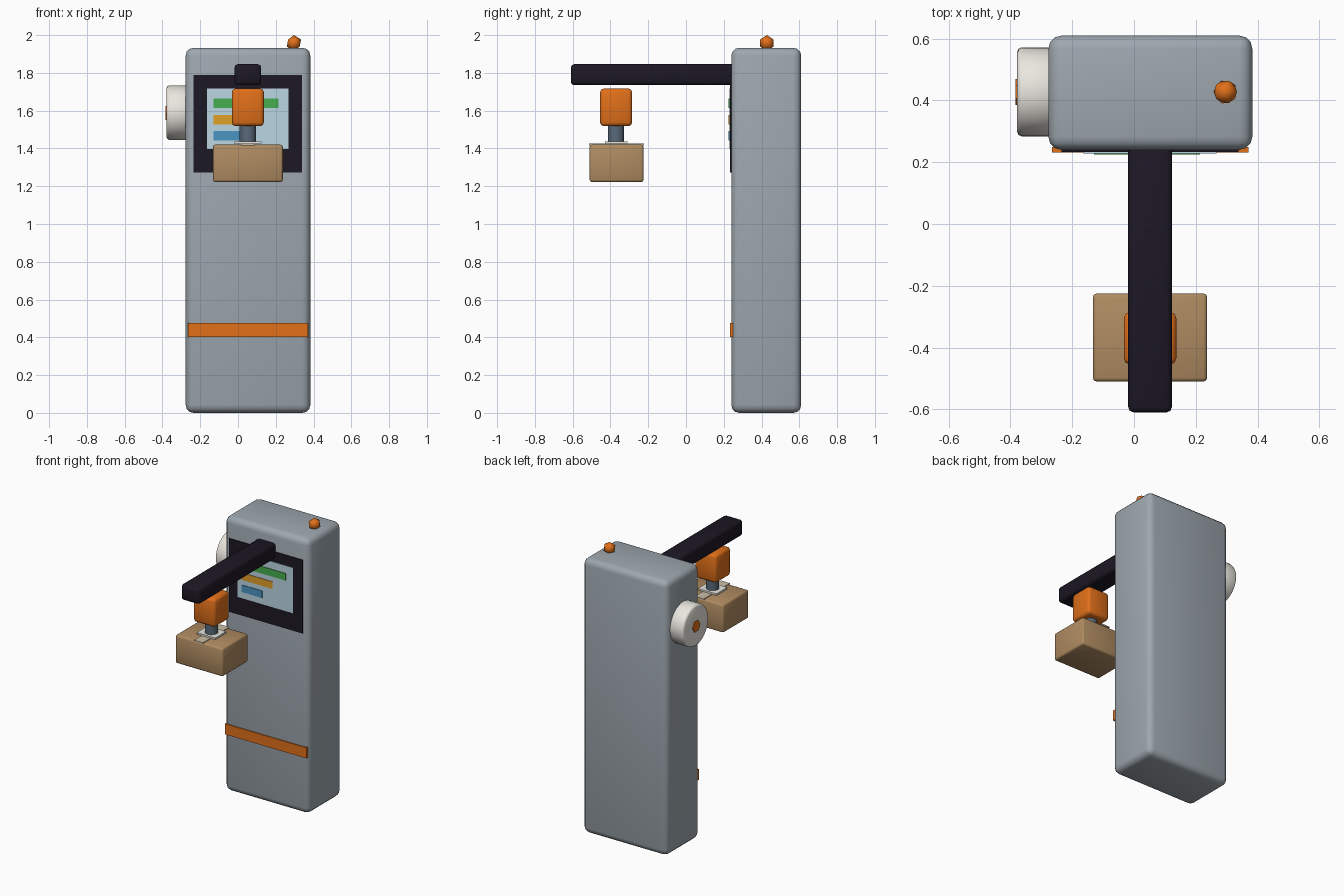
import bpy, math

if "Cube" in bpy.data.objects:
    bpy.data.objects.remove(bpy.data.objects["Cube"])

def material(name, rgb):
    m = bpy.data.materials.new(name)
    m.diffuse_color = (*rgb, 1)
    m.use_nodes = True
    m.node_tree.nodes["Principled BSDF"].inputs["Base Color"].default_value = m.diffuse_color
    return m

GREY = material("body_grey", (0.34, 0.39, 0.43))
DARK = material("dark", (0.012, 0.009, 0.018))
ORANGE = material("orange", (0.75, 0.16, 0.01))
SCREEN = material("screen_blue", (0.50, 0.68, 0.78))
GREEN = material("green", (0.06, 0.42, 0.08))
YELLOW = material("yellow", (0.75, 0.35, 0.02))
BLUE = material("blue", (0.07, 0.30, 0.55))
STEEL = material("steel", (0.10, 0.14, 0.19))
CARD = material("cardboard", (0.43, 0.26, 0.12))
WHITE = material("off_white", (0.82, 0.80, 0.74))
TAPE = material("tape", (0.60, 0.52, 0.38))

def finish(name, mat, bevel=0, segments=2):
    ob = bpy.context.object
    ob.name = name
    ob.data.materials.append(mat)
    bpy.ops.object.transform_apply(location=False, rotation=True, scale=True)
    if bevel:
        b = ob.modifiers.new("bevel", 'BEVEL')
        b.width, b.segments, b.limit_method = bevel, segments, 'ANGLE'
        b.angle_limit = math.radians(40)
        bpy.ops.object.modifier_apply(modifier="bevel")
        bpy.ops.object.shade_smooth_by_angle(angle=math.radians(50))
    return ob

def box(name, mat, x, y, z, bevel=0, segments=2):
    """Box from (min, max) ranges."""
    bpy.ops.mesh.primitive_cube_add(size=1, location=[sum(r) / 2 for r in (x, y, z)])
    bpy.context.object.scale = [r[1] - r[0] for r in (x, y, z)]
    return finish(name, mat, bevel, segments)

def cylinder(name, mat, sides, radius, depth, loc, rot=(0, 0, 0), bevel=0):
    bpy.ops.mesh.primitive_cylinder_add(vertices=sides, radius=radius, depth=depth,
                                        location=loc, rotation=rot)
    ob = finish(name, mat, bevel)
    if sides > 8:
        bpy.ops.object.shade_smooth_by_angle(angle=math.radians(50))
    return ob

# cabinet and trim
box("cabinet", GREY, (-0.277, 0.383), (0.24, 0.61), (0, 1.933), 0.042, 3)
box("trim_stripe", ORANGE, (-0.265, 0.37), (0.232, 0.25), (0.402, 0.476))

# display panel
box("screen_bezel", DARK, (-0.235, 0.338), (0.233, 0.25), (1.272, 1.788))
box("screen", SCREEN, (-0.164, 0.267), (0.229, 0.245), (1.397, 1.717))
for i, (mat, width) in enumerate([(GREEN, 0.344), (YELLOW, 0.24), (BLUE, 0.16)]):
    z = 1.639 - i * 0.086
    box(f"screen_bar_{i + 1}", mat, (-0.13, -0.13 + width), (0.225, 0.24), (z - 0.025, z + 0.025))

# overhead arm and gripper head
CX, CY = 0.052, -0.37
box("arm", DARK, (CX - 0.071, CX + 0.071), (-0.61, 0.26), (1.735, 1.846), 0.018)
box("gripper_head", ORANGE, (CX - 0.085, CX + 0.085), (CY - 0.085, CY + 0.085), (1.518, 1.717), 0.02)
cylinder("gripper_stem", STEEL, 16, 0.043, 0.095, (CX, CY, 1.482))

# carton held by the gripper
box("carton", CARD, (CX - 0.185, CX + 0.185), (-0.51, -0.225), (1.222, 1.42), 0.012)
box("carton_tape", TAPE, (CX - 0.035, CX + 0.035), (-0.513, -0.222), (1.416, 1.425))
box("gripper_pad", WHITE, (CX - 0.072, CX + 0.072), (CY - 0.06, CY + 0.06), (1.425, 1.437))

# label reel on the left side
side = (0, math.pi / 2, 0)
cylinder("reel", WHITE, 32, 0.144, 0.118, (-0.319, 0.428, 1.59), side, 0.014)
hub = cylinder("reel_hub", ORANGE, 6, 0.042, 0.05, (-0.358, 0.428, 1.588), side)

# status light on top
bpy.ops.mesh.primitive_ico_sphere_add(subdivisions=1, radius=0.042, location=(0.296, 0.428, 1.958))
finish("status_light", ORANGE)
bpy.ops.object.shade_smooth()
